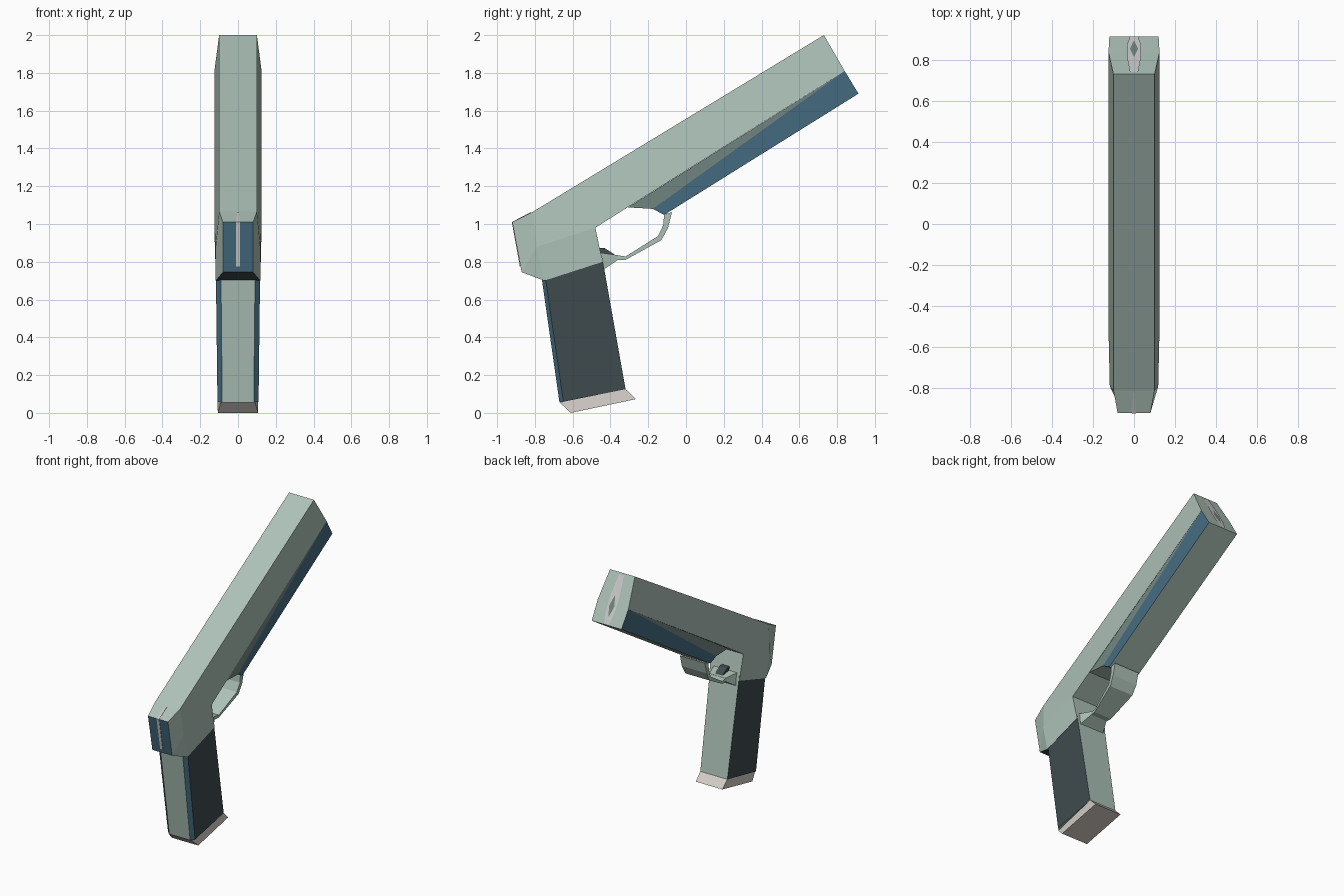
import bpy, bmesh

if "Cube" in bpy.data.objects:
    bpy.data.objects.remove(bpy.data.objects["Cube"])

COLORS = {
    "green": (0.42, 0.54, 0.48, 1), "dark_green": (0.17, 0.24, 0.22, 1),
    "teal": (0.06, 0.15, 0.22, 1), "black": (0.05, 0.07, 0.075, 1),
    "beige": (0.65, 0.61, 0.57, 1), "pale": (0.68, 0.67, 0.67, 1),
}
NAMES = list(COLORS)
MATS = []
for n, c in COLORS.items():
    m = bpy.data.materials.new(n)
    m.diffuse_color = c
    m.use_nodes = True
    m.node_tree.nodes["Principled BSDF"].inputs["Base Color"].default_value = m.diffuse_color
    MATS.append(m)


def finish(name, bm):
    bmesh.ops.recalc_face_normals(bm, faces=bm.faces)
    me = bpy.data.meshes.new(name)
    for m in MATS:
        me.materials.append(m)
    bm.to_mesh(me)
    bm.free()
    ob = bpy.data.objects.new(name, me)
    bpy.context.collection.objects.link(ob)
    return ob


def slab(name, pts, outline, sides=None, mat="green", edge_mats=None):
    """Mirrored solid: pts are (half width, y, z); outline is the rim; sides are flank faces."""
    bm = bmesh.new()
    R = [bm.verts.new(p) for p in pts]
    L = [bm.verts.new((-x, y, z)) for x, y, z in pts]

    def face(vs, m):
        f = bm.faces.new(vs)
        f.material_index = NAMES.index(m)

    n = len(outline)
    for k in range(n):
        a, b = outline[k], outline[(k + 1) % n]
        face([R[a], R[b], L[b], L[a]], (edge_mats or {}).get(k, mat))
    for idx, m in sides or [(outline, mat)]:
        face([R[i] for i in idx], m)
        face([L[i] for i in reversed(idx)], m)
    return finish(name, bm)


# Upper body with tapered rear
body = [(.08, -.92, 1.01), (.10, -.81, 1.065), (.10, .73, 2.0), (.125, .84, 1.81),
        (.125, -.307, 1.09), (.125, -.48, .98), (.122, -.455, .862), (.12, -.44, .80),
        (.118, -.75, .70), (.08, -.87, .745), (.118, -.79, .88)]
slab("upper_body", body, range(10),
     [((0, 1, 10, 9), "green"), ((9, 10, 8), "green"), ((1, 2, 3, 4, 5), "green"),
      ((1, 5, 10), "green"), ((10, 5, 6, 7, 8), "green")],
     edge_mats={9: "teal", 8: "black"})

# Lower barrel housing
lower = [(.124, .84, 1.81), (.124, -.307, 1.088), (.12, -.175, 1.08),
         (.115, -.116, 1.048), (.12, .913, 1.69)]
slab("lower_barrel", lower, range(5),
     [((0, 1, 2), "dark_green"), ((0, 2, 3, 4), "teal")])

# Grip: bottom and top sections with a chamfered back
bm = bmesh.new()
rings = []
for yb, zb, yf, zf, s in [(-.67, .055, -.32, .125, .93), (-.765, .72, -.445, .83, 1)]:
    half = [(.09, 0), (.117, .06), (.117, 1)]
    ring = [(w * s, t) for w, t in half] + [(-w * s, t) for w, t in reversed(half)]
    rings.append([bm.verts.new((x, yb + (yf - yb) * t, zb + (zf - zb) * t)) for x, t in ring])
for k, m in enumerate(["teal", "black", "green", "black", "teal", "green"]):
    j = (k + 1) % 6
    f = bm.faces.new([rings[0][k], rings[0][j], rings[1][j], rings[1][k]])
    f.material_index = NAMES.index(m)
bm.faces.new(rings[0])
bm.faces.new(rings[1])
finish("grip", bm)

# Grip base plate
slab("grip_base", [(.09, -.67, .057), (.107, -.61, 0), (.107, -.265, .073), (.109, -.32, .126)],
     range(4), mat="beige")

# Trigger guard: bent strip, narrower at the bottom
outer = [(.10, -.074, 1.063), (.10, -.095, .98), (.095, -.13, .915), (.07, -.32, .81), (.065, -.37, .81)]
inner = [(.10, -.116, 1.05), (.10, -.12, .995), (.095, -.148, .936), (.07, -.32, .828), (.065, -.37, .835)]
n = len(outer)
slab("trigger_guard", outer + inner, list(range(n)) + list(range(2 * n - 1, n - 1, -1)),
     [((k, k + 1, n + k + 1, n + k), "green") for k in range(n - 1)])

# Guard root and trigger stub
slab("guard_root", [(.10, -.47, .85), (.065, -.36, .835), (.065, -.36, .81), (.10, -.44, .757)], range(4))
slab("trigger", [(.03, -.47, .875), (.03, -.43, .872), (.03, -.365, .83), (.03, -.47, .82)],
     range(4), mat="black")


# Muzzle inlay and bore, laid on the slanted front face
def muzzle_plate(name, half, lift, mat):
    def at(x, t):
        return (x, .73 + .183 * t + lift * .86, 2.0 - .31 * t + lift * .51)
    b = bmesh.new()
    loop = half + [(-x, t) for x, t in reversed(half) if x > 0]
    f = b.faces.new([b.verts.new(at(x, t)) for x, t in loop])
    f.material_index = NAMES.index(mat)
    ob = finish(name, b)
    if ob.data.polygons[0].normal.y < 0:
        ob.data.flip_normals()


muzzle_plate("muzzle_inlay", [(.02, .04), (.035, .45), (.035, .75), (.02, .98)], .004, "pale")
muzzle_plate("muzzle_bore", [(0, .42), (.02, .64), (0, .86)], .007, "dark_green")

# Pale stripe down the rear
slab("rear_stripe", [(.01, -.88, .775), (.01, -.922, 1.01), (.004, -.82, 1.064), (.004, -.82, 1.03),
                     (.01, -.87, .79)], range(5), mat="pale")
